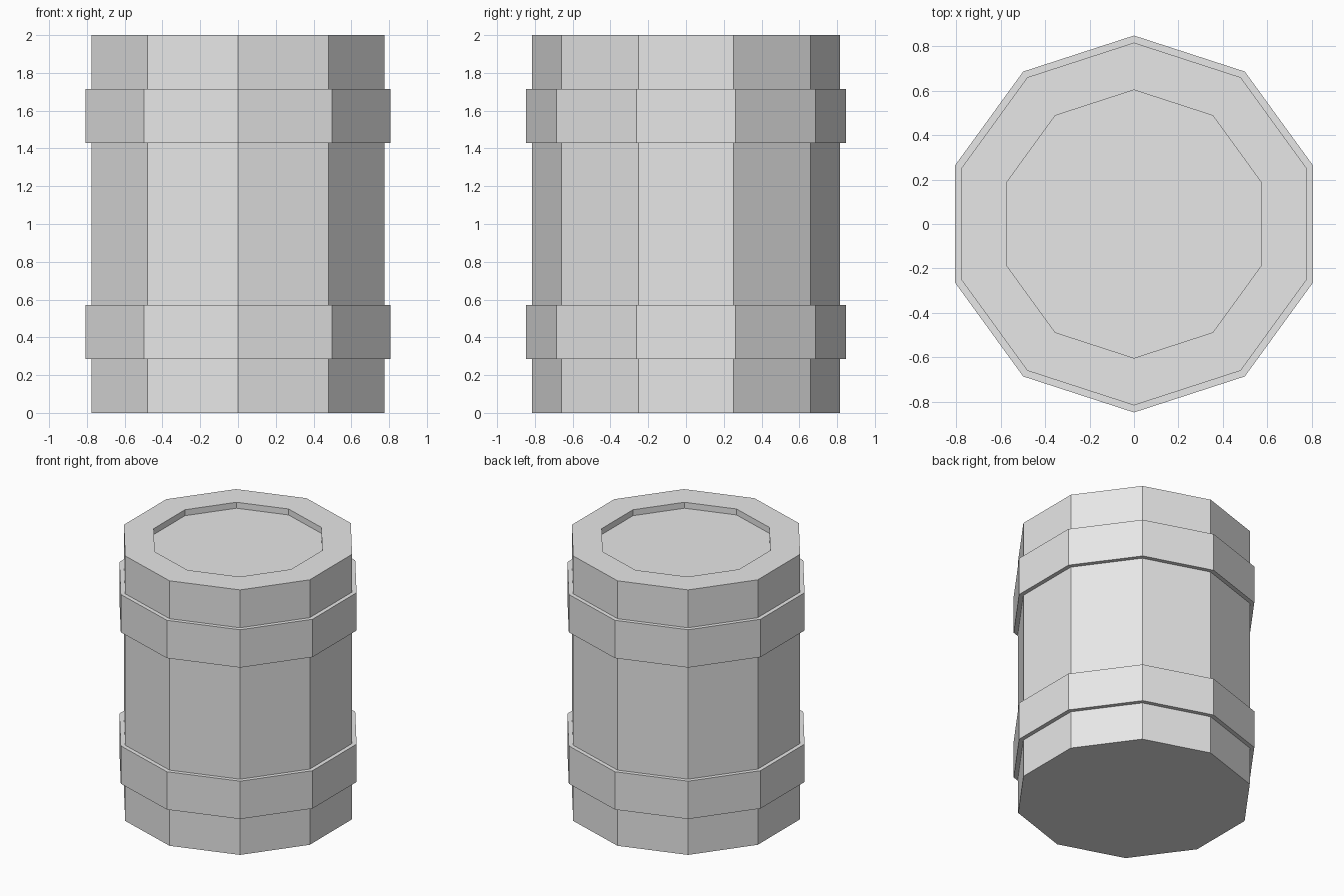
import bpy
import bmesh
import math

if "Cube" in bpy.data.objects:
    bpy.data.objects.remove(bpy.data.objects["Cube"])

SIDES = 10
BODY_R, BAND_R, RIM_R = 0.816, 0.848, 0.603
U = 2.0 / 7.0          # the height is split into seven equal steps
RECESS = 0.045

grey = bpy.data.materials.new("light_grey")
grey.diffuse_color = (0.8, 0.8, 0.8, 1.0)
grey.use_nodes = True
grey.node_tree.nodes["Principled BSDF"].inputs["Base Color"].default_value = grey.diffuse_color


def lathe(name, profile, material):
    """Revolve (radius, height) points into a flat-sided solid with capped ends."""
    bm = bmesh.new()
    rings = []
    for r, z in profile:
        angles = [math.tau * i / SIDES + math.pi / 2 for i in range(SIDES)]
        rings.append([bm.verts.new((r * math.cos(a), r * math.sin(a), z)) for a in angles])
    for low, high in zip(rings, rings[1:]):
        for i in range(SIDES):
            j = (i + 1) % SIDES
            bm.faces.new((low[i], low[j], high[j], high[i]))
    bm.faces.new(rings[0][::-1])
    bm.faces.new(rings[-1])
    bmesh.ops.recalc_face_normals(bm, faces=bm.faces)
    mesh = bpy.data.meshes.new(name)
    bm.to_mesh(mesh)
    bm.free()
    mesh.materials.append(material)
    obj = bpy.data.objects.new(name, mesh)
    bpy.context.collection.objects.link(obj)
    return obj


# Barrel wall, with two raised bands stepping out from it
profile = [(BODY_R, 0.0)]
for start in (1, 5):
    low, high = start * U, (start + 1) * U
    profile += [(BODY_R, low), (BAND_R, low), (BAND_R, high), (BODY_R, high)]

# Flat rim and the sunken lid
profile += [(BODY_R, 2.0), (RIM_R, 2.0), (RIM_R, 2.0 - RECESS)]

lathe("barrel", profile, grey)
